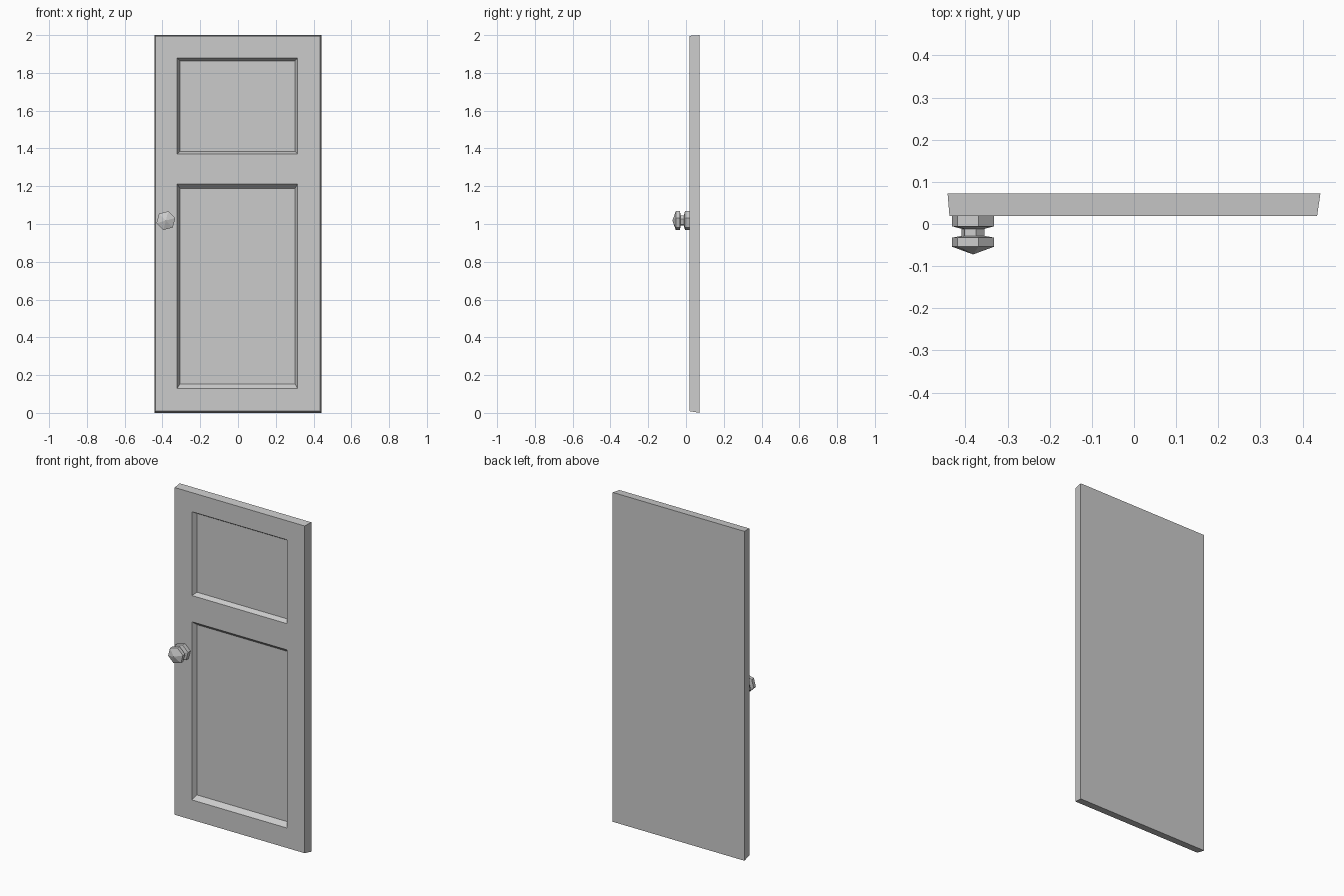
import bpy, bmesh, math

if "Cube" in bpy.data.objects:
    bpy.data.objects.remove(bpy.data.objects["Cube"])

FRONT, BACK, DEPTH = 0.0185, 0.0722, 0.027


def finish(name, bm):
    bmesh.ops.recalc_face_normals(bm, faces=bm.faces[:])
    mesh = bpy.data.meshes.new(name)
    bm.to_mesh(mesh)
    bm.free()
    obj = bpy.data.objects.new(name, mesh)
    bpy.context.collection.objects.link(obj)
    return obj


def rect(bm, x0, x1, z0, z1, y):
    return [bm.verts.new((x, y, z)) for x, z in ((x0, z0), (x1, z0), (x1, z1), (x0, z1))]


def bridge(bm, a, b):
    n = len(a)
    for i in range(n):
        j = (i + 1) % n
        bm.faces.new((a[i], a[j], b[j], b[i]))


# Door slab: front face as a grid, two cells sunk as sloped panels
bm = bmesh.new()
xs = (-0.438, -0.322, 0.315, 0.4345)
zs = (0.009, 0.13, 1.212, 1.371, 1.88, 1.996)
grid = [[bm.verts.new((x, FRONT, z)) for x in xs] for z in zs]
panels = {1: (0.154, 1.188), 3: (1.385, 1.863)}
for r in range(5):
    for c in range(3):
        cell = [grid[r][c], grid[r][c + 1], grid[r + 1][c + 1], grid[r + 1][c]]
        if c == 1 and r in panels:
            floor = rect(bm, -0.307, 0.302, *panels[r], FRONT + DEPTH)
            bridge(bm, cell, floor)
            bm.faces.new(floor)
        else:
            bm.faces.new(cell)

# Flared sides and plain back
b = rect(bm, -0.4425, 0.4425, 0.0, 2.0, BACK)
bm.faces.new(b)
bm.faces.new(grid[0] + [b[1], b[0]])
bm.faces.new(grid[-1] + [b[2], b[3]])
bm.faces.new([row[0] for row in grid] + [b[3], b[0]])
bm.faces.new([row[-1] for row in grid] + [b[2], b[1]])
bmesh.ops.dissolve_limit(bm, angle_limit=0.01, verts=bm.verts[:], edges=bm.edges[:])
finish("door_slab", bm)

# Six-sided door knob: lathe profile (radius, y) ending in a point
bm = bmesh.new()
profile = ((0.0515, FRONT), (0.0515, -0.0055), (0.028, -0.0115), (0.028, -0.028),
           (0.0515, -0.0325), (0.0515, -0.054))
rings = []
for radius, y in profile:
    angles = [math.radians(15.4 + 60 * i) for i in range(6)]
    rings.append([bm.verts.new((-0.382 + radius * math.cos(a), y, 1.018 + radius * math.sin(a)))
                  for a in angles])
for a, c in zip(rings, rings[1:]):
    bridge(bm, a, c)
bm.faces.new(rings[0])
tip = bm.verts.new((-0.382, -0.0722, 1.018))
for i in range(6):
    bm.faces.new((rings[-1][i], rings[-1][(i + 1) % 6], tip))
finish("door_knob", bm)
